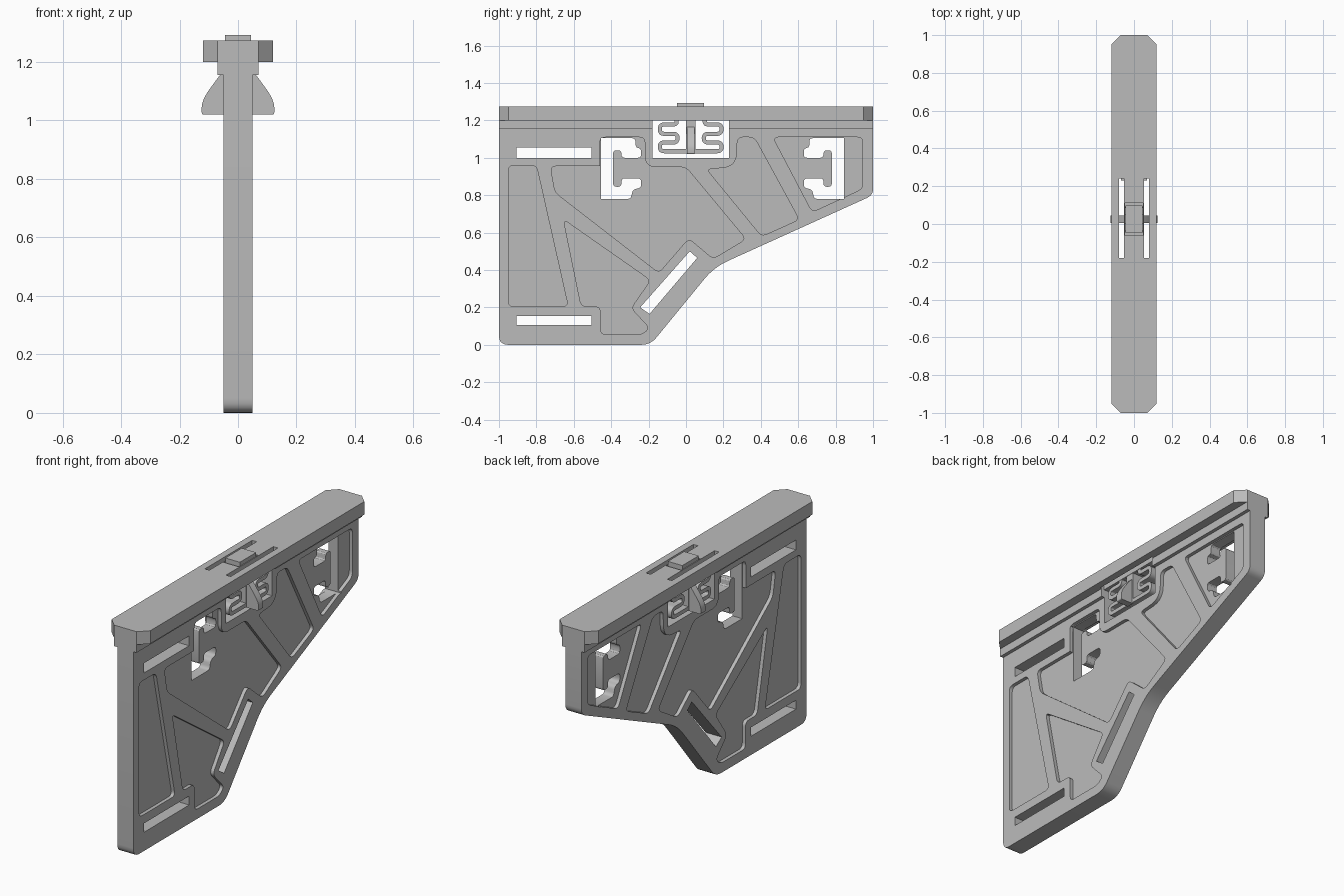
import bpy, bmesh
from mathutils import Vector

default = bpy.data.objects.get("Cube")
if default:
    bpy.data.objects.remove(default, do_unlink=True)

grey = bpy.data.materials.new("plain_grey")
grey.use_nodes = True
grey.diffuse_color = (0.5, 0.5, 0.5, 1)
grey.node_tree.nodes["Principled BSDF"].inputs["Base Color"].default_value = (0.5, 0.5, 0.5, 1)


def rounded(points, trim=0.0, closed=True, steps=5):
    """Round the corners; a third number on a point overrides the trim."""
    out, n = [], len(points)
    for i, p in enumerate(points):
        c = Vector(p[:2])
        t = p[2] if len(p) > 2 else trim
        if t == 0 or (not closed and i in (0, n - 1)):
            out.append(c)
            continue
        a, b = Vector(points[i - 1][:2]) - c, Vector(points[(i + 1) % n][:2]) - c
        a = c + a.normalized() * min(t, a.length * 0.48)
        b = c + b.normalized() * min(t, b.length * 0.48)
        for k in range(steps + 1):
            s = k / steps
            out.append(a * (1 - s) ** 2 + c * 2 * s * (1 - s) + b * s * s)
    return out


def prism(name, points, lo, hi, axis=0):
    """Extrude a flat outline along x, y or z."""
    place = (lambda p, t: (t, p[0], p[1]),
             lambda p, t: (p[0], t, p[1]),
             lambda p, t: (p[0], p[1], t))[axis]
    bm = bmesh.new()
    low = [bm.verts.new(place(p, lo)) for p in points]
    high = [bm.verts.new(place(p, hi)) for p in points]
    bm.faces.new(low)
    bm.faces.new(high)
    for i in range(len(low)):
        bm.faces.new((low[i - 1], low[i], high[i], high[i - 1]))
    bmesh.ops.recalc_face_normals(bm, faces=bm.faces)
    mesh = bpy.data.meshes.new(name)
    bm.to_mesh(mesh)
    bm.free()
    mesh.materials.append(grey)
    obj = bpy.data.objects.new(name, mesh)
    bpy.context.collection.objects.link(obj)
    return obj


def rect(u0, u1, v0, v1):
    return [(u0, v0), (u1, v0), (u1, v1), (u0, v1)]


def activate(obj):
    bpy.ops.object.select_all(action="DESELECT")
    obj.select_set(True)
    bpy.context.view_layer.objects.active = obj


def cut(target, points, lo, hi, axis=0):
    cutter = prism("cutter", points, lo, hi, axis)
    cutter.hide_render = True
    mod = target.modifiers.new("cut", "BOOLEAN")
    mod.operation, mod.solver, mod.object = "DIFFERENCE", "EXACT", cutter
    activate(target)
    bpy.ops.object.modifier_apply(modifier=mod.name)
    bpy.data.objects.remove(cutter, do_unlink=True)


def ribbon(path, width):
    """Outline of a band that follows an open path."""
    left, right = [], []
    for i, p in enumerate(path):
        d = (path[min(i + 1, len(path) - 1)] - path[max(i - 1, 0)]).normalized()
        side = Vector((-d.y, d.x)) * width / 2
        left.append(p + side)
        right.append(p - side)
    return left + right[::-1]


HALF = 0.05      # half thickness of the plate
MID = 0.025      # middle of the latch along y
WIN0, WIN1 = -0.18, 0.23
NECK, RAIL, TOP = 1.155, 1.2, 1.273

# Bracket plate
plate = prism("bracket_plate", rounded([
    (-1, 0, 0.05), (-0.19, 0, 0.05), (0.15, 0.415, 0.08),
    (1, 0.8, 0.035), (1, NECK), (-1, NECK)]), -HALF, HALF)

# Shallow pockets on both faces
pockets = [
    [(-0.95, 0.96), (-0.80, 0.96), (-0.63, 0.205), (-0.95, 0.205)],
    [(-0.725, 0.955), (-0.46, 0.955, 0), (-0.46, 1.11), (-0.22, 1.11), (-0.22, 0.95, 0.06),
     (0, 0.95), (0.32, 0.565), (0.145, 0.46), (0.015, 0.57), (-0.145, 0.385), (-0.70, 0.815)],
    [(-0.655, 0.67), (-0.19, 0.345), (-0.295, 0.195), (-0.195, 0.09), (-0.235, 0.055),
     (-0.457, 0.055), (-0.457, 0.205), (-0.56, 0.205)],
    [(0.275, 1.11), (0.365, 1.11), (0.605, 0.67), (0.405, 0.58), (0.11, 0.94), (0.27, 0.95, 0.08)],
    [(0.465, 1.11), (0.945, 1.11), (0.945, 0.835), (0.675, 0.71)],
]
for pocket in pockets:
    outline = rounded(pocket, 0.03)
    for side in (-1, 1):
        cut(plate, outline, *sorted((side * 0.03, side * 0.1)))

# Through slots: two straight, one diagonal, two hooked, one latch window
hook = [(-0.455, 1.105, 0), (-0.27, 1.105), (-0.27, 1.055), (-0.24, 1.05), (-0.24, 1.0),
        (-0.345, 1.0), (-0.345, 1.04), (-0.39, 1.04), (-0.39, 0.845), (-0.345, 0.845),
        (-0.345, 0.89), (-0.24, 0.89), (-0.24, 0.84), (-0.285, 0.83), (-0.295, 0.78),
        (-0.455, 0.78, 0)]
hook = rounded(hook, 0.018, steps=3)
slots = [
    rect(-0.905, -0.505, 1.0, 1.055),
    rect(-0.905, -0.505, 0.105, 0.155),
    [(0.02, 0.5), (0.06, 0.465), (-0.195, 0.165), (-0.245, 0.2)],
    hook,
    [(0.39 - y, z) for y, z in hook],
    rect(WIN0, WIN1, 1.0, 1.3),
]
for slot in slots:
    cut(plate, slot, -0.2, 0.2)

# Neck under the rail, open above the window
for name, y0, y1 in (("front_neck", -1, WIN0), ("back_neck", WIN1, 1)):
    prism(name, rect(-0.07, 0.07, y0, y1), NECK, RAIL, 2)

# Top rail with clipped corners, flex slots and button hole
rail = prism("top_rail", [
    (-0.07, -1), (0.07, -1), (0.12, -0.95), (0.12, 0.95),
    (0.07, 1), (-0.07, 1), (-0.12, 0.95), (-0.12, -0.95)], RAIL, TOP, 2)
for side in (-1, 1):
    x0, x1 = sorted((side * 0.052, side * 0.08))
    cut(rail, rect(x0, x1, WIN0, 0.24), 1, 1.4, 2)
cut(rail, rect(-0.048, 0.048, -0.06, 0.11), 1, 1.4, 2)

# Push button and its stem
prism("push_button", rect(-0.045, 0.045, -0.048, 0.097), RAIL, 1.293, 2)
prism("button_stem", rect(0, 0.05, 1.025, RAIL), -HALF, HALF)

# Finger grips flaring from the stem
for name, s in (("left_grip", 1), ("right_grip", -1)):
    profile = rounded([(0.045, 1.02, 0), (0.124, 1.02, 0.008), (0.124, 1.07, 0.05),
                       (0.066, 1.15, 0), (0.045, 1.17, 0)])
    prism(name, [(s * x, z) for x, z in profile], 0.005, 0.045, 1)

# Serpentine springs either side of the stem
wave = rounded([(-0.155, 1.0), (-0.06, 1.03), (0.0, 1.035)], 0.02, closed=False)
wave = rounded([(0.005, 1.035), (-0.14, 1.035), (-0.14, 1.082), (-0.045, 1.082),
                (-0.045, 1.128), (-0.14, 1.128), (-0.14, 1.178), (-0.05, 1.178),
                (-0.05, 1.205)], 0.024, closed=False)
band = ribbon(wave, 0.022)
prism("front_spring", band, -HALF, HALF)
prism("back_spring", [(2 * MID - y, z) for y, z in band], -HALF, HALF)

# Smooth the rounded corners, keep the edges crisp
for obj in [o for o in bpy.context.scene.objects if o.type == "MESH"]:
    activate(obj)
    bpy.ops.object.shade_smooth_by_angle(angle=0.52)
